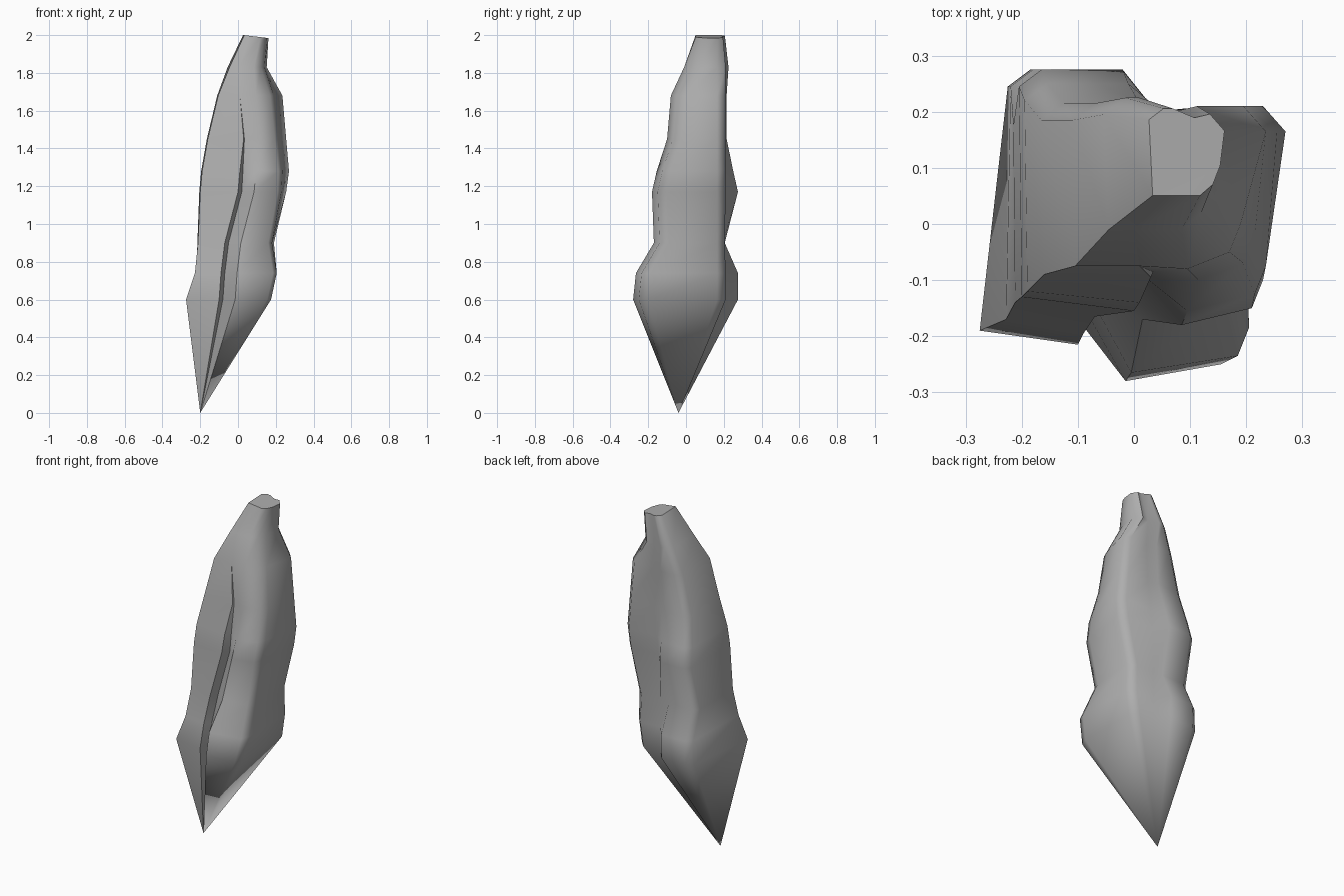
import bpy
import bmesh
from math import radians

default_cube = bpy.data.objects.get("Cube")
if default_cube:
    bpy.data.objects.remove(default_cube, do_unlink=True)


def make_material(name, color):
    material = bpy.data.materials.new(name)
    material.use_nodes = True
    material.diffuse_color = color
    shader = next(n for n in material.node_tree.nodes if n.type == "BSDF_PRINCIPLED")
    shader.inputs["Base Color"].default_value = color
    shader.inputs["Roughness"].default_value = 0.8
    return material


def cross_section(z, left_front, left_back, right_front, right_back,
                  front_left, front_right, back, groove, depth, notch):
    """One rough square slice with a front groove and a back notch."""
    rear = min(back, 0.21)
    side = 0.165
    outline = [
        # left front block, groove floor, right front block
        (left_front, front_left),
        (groove, front_left - depth * 0.5),
        (groove + depth * 0.4, front_left + depth * 0.5),
        (groove + 0.085, front_right),
        (right_front - 0.02, front_right + 0.03),
        (right_front, front_right + 0.08),
        # right back corner, back notch, back slab
        (right_back, side),
        (right_back - 0.04, rear),
        (notch, rear - 0.01),
        (notch - 0.06, back),
        (left_back + 0.04, back),
        (left_back, back - 0.03),
    ]
    return [(x, y, z) for x, y in outline]


# Levels from the widest belt up to the neck
levels = [
    (0.60, -0.275, -0.225, 0.175, 0.175, -0.19, -0.28, 0.275, -0.10, 0.05, 0.03),
    (0.74, -0.228, -0.220, 0.205, 0.195, -0.17, -0.265, 0.275, -0.09, 0.05, 0.03),
    (0.90, -0.212, -0.215, 0.180, 0.190, -0.14, -0.17, 0.205, -0.07, 0.05, 0.03),
    (1.17, -0.200, -0.205, 0.230, 0.255, -0.13, -0.18, 0.275, 0.00, 0.05, 0.04),
    (1.28, -0.190, -0.195, 0.235, 0.270, -0.12, -0.155, 0.25, 0.01, 0.04, 0.05),
    (1.45, -0.160, -0.165, 0.215, 0.255, -0.09, -0.10, 0.215, 0.03, 0.01, 0.07),
    (1.68, -0.105, -0.110, 0.190, 0.235, -0.075, -0.08, 0.215, 0.01, 0.00, 0.08),
    (1.83, -0.045, -0.055, 0.140, 0.152, -0.01, -0.01, 0.225, 0.00, 0.00, 0.07),
]

bm = bmesh.new()
tip = bm.verts.new((-0.2, -0.04, 0))
rings = [[bm.verts.new(p) for p in cross_section(*level)] for level in levels]

# Broken top: the neck slice squeezed into a small tilted cap
cap = []
for vert in rings[-1]:
    x = 0.095 + (vert.co.x - 0.05) * 0.65
    y = 0.13 + (vert.co.y - 0.11) * 0.66
    cap.append(bm.verts.new((x, y, 2.0 - max(0, x - 0.03) * 0.12)))
rings.append(cap)

# Skin: point at the bottom, walls between slices, flat cap
count = len(cap)
for i in range(count):
    j = (i + 1) % count
    bm.faces.new((tip, rings[0][j], rings[0][i]))
    for lower, upper in zip(rings, rings[1:]):
        bm.faces.new((lower[i], lower[j], upper[j], upper[i]))
bm.faces.new(cap)
bmesh.ops.recalc_face_normals(bm, faces=bm.faces)

mesh = bpy.data.meshes.new("rock_spike")
bm.to_mesh(mesh)
bm.free()
rock = bpy.data.objects.new("rock_spike", mesh)
bpy.context.collection.objects.link(rock)
mesh.materials.append(make_material("stone grey", (0.42, 0.42, 0.42, 1)))

bpy.ops.object.select_all(action="DESELECT")
rock.select_set(True)
bpy.context.view_layer.objects.active = rock
bpy.ops.object.shade_smooth_by_angle(angle=radians(55))
